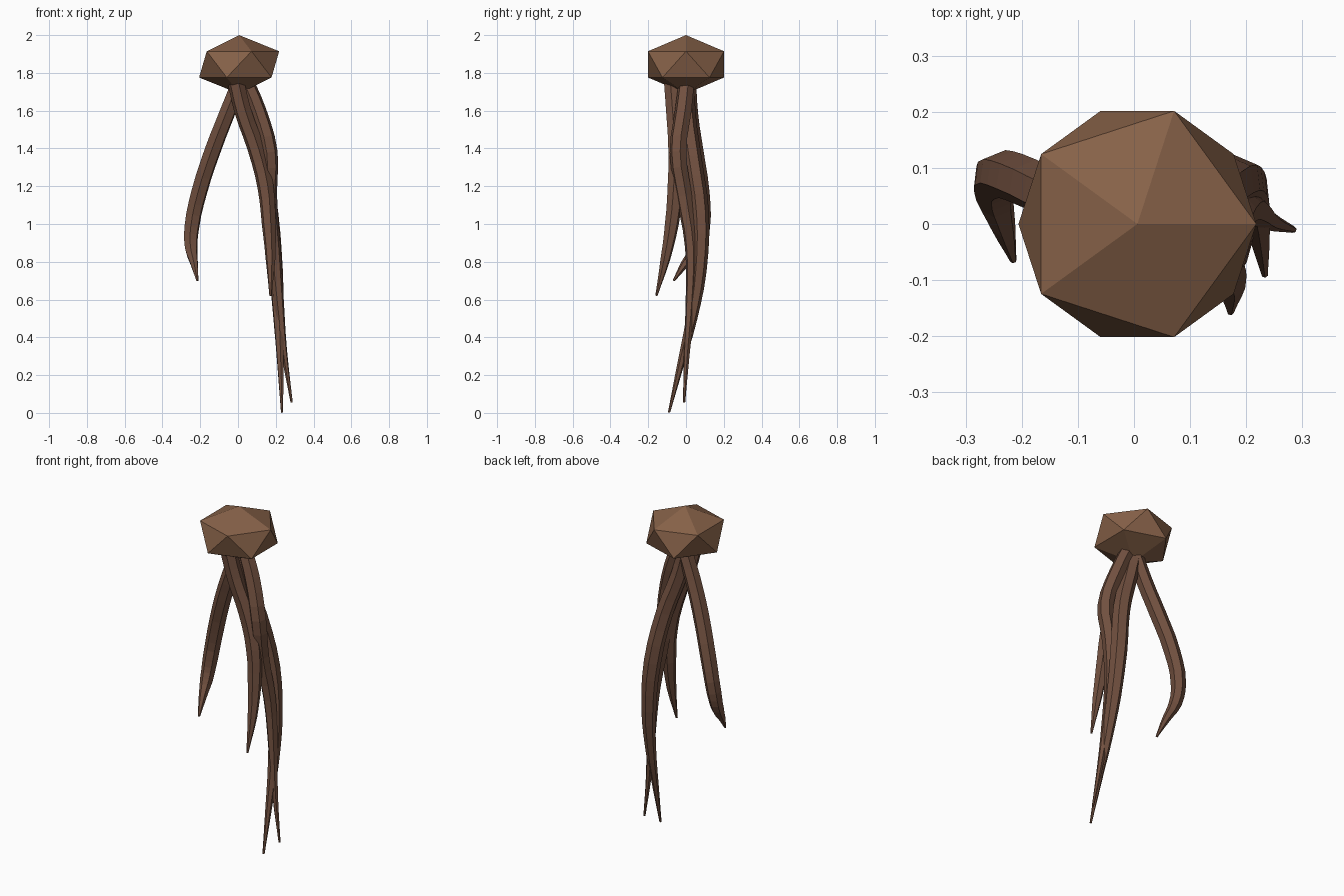
import bpy


def material(name, rgb):
    m = bpy.data.materials.new(name)
    m.diffuse_color = (*rgb, 1)
    return m


bark = material("bark_brown", (0.24, 0.12, 0.065))
root_brown = material("root_brown", (0.165, 0.08, 0.05))

# Faceted head: squashed icosahedron
bpy.ops.mesh.primitive_ico_sphere_add(subdivisions=1, radius=1, location=(0.006, 0, 1.845))
head = bpy.context.object
head.name = "head"
head.scale = (0.237, 0.237, 0.155)
head.data.materials.append(bark)


# Tapered six-sided strand following (x, y, z, radius) points
def strand(name, points):
    cu = bpy.data.curves.new(name, 'CURVE')
    cu.dimensions = '3D'
    cu.bevel_depth = 1.0
    cu.bevel_resolution = 1
    cu.resolution_u = 3
    cu.use_fill_caps = True
    sp = cu.splines.new('BEZIER')
    sp.use_smooth = False
    sp.bezier_points.add(len(points) - 1)
    for bp, (x, y, z, r) in zip(sp.bezier_points, points):
        bp.co = (x, y, z)
        bp.radius = r
        bp.handle_left_type = bp.handle_right_type = 'AUTO'
    ob = bpy.data.objects.new(name, cu)
    bpy.context.collection.objects.link(ob)
    bpy.ops.object.select_all(action='DESELECT')
    ob.select_set(True)
    bpy.context.view_layer.objects.active = ob
    bpy.ops.object.convert(target='MESH')
    ob = bpy.context.object
    ob.name = name
    ob.data.materials.clear()
    ob.data.materials.append(root_brown)
    for p in ob.data.polygons:
        p.use_smooth = False


# Left root
strand("left_root", [
    (0.015, 0.01, 1.77, .043), (-0.06, 0.02, 1.58, .045), (-0.13, 0.045, 1.4, .046),
    (-0.205, 0.08, 1.17, .045), (-0.245, 0.085, 0.98, .042), (-0.248, 0.055, 0.87, .036),
    (-0.232, -0.005, 0.79, .022), (-0.215, -0.065, 0.7, .006)])

# Short front root
strand("front_root", [
    (-0.015, -0.075, 1.77, .045), (0.025, -0.062, 1.6, .046), (0.095, -0.05, 1.4, .046),
    (0.145, -0.055, 1.2, .044), (0.163, -0.075, 1.0, .038), (0.172, -0.108, 0.82, .027),
    (0.172, -0.157, 0.62, .006)])

# Long rear root
strand("rear_root", [
    (-0.01, 0.0, 1.77, .045), (0.04, 0.005, 1.58, .047), (0.115, 0.035, 1.35, .048),
    (0.17, 0.075, 1.05, .048), (0.2, 0.068, 0.75, .041), (0.215, 0.03, 0.5, .03),
    (0.225, -0.03, 0.25, .018), (0.233, -0.09, 0.002, .006)])

# Long outer root
strand("outer_root", [
    (0.035, 0.005, 1.77, .043), (0.105, -0.015, 1.6, .046), (0.165, -0.042, 1.38, .046),
    (0.165, -0.01, 1.15, .043), (0.19, 0.03, 0.88, .037), (0.215, 0.025, 0.6, .028),
    (0.243, 0.005, 0.33, .017), (0.284, -0.01, 0.055, .006)])
